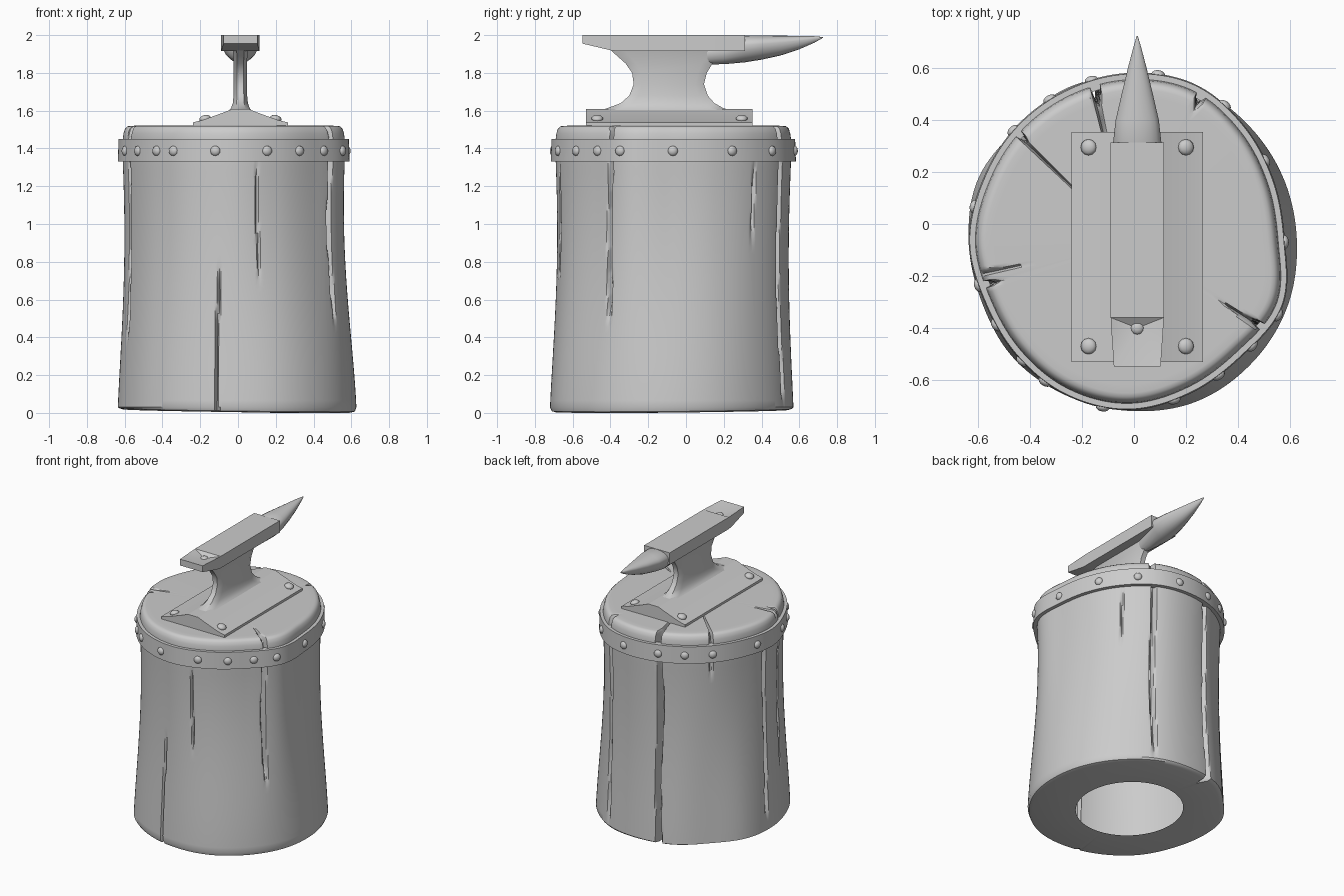
import bpy, bmesh, math
from mathutils import Vector

if "Cube" in bpy.data.objects:
    bpy.data.objects.remove(bpy.data.objects["Cube"])

CX, CY = -0.02, -0.07      # stump axis
AX = 0.0125                # anvil centre line
N = 384                    # stump segments

grey = bpy.data.materials.new("plain_grey")
grey.diffuse_color = (0.6, 0.6, 0.6, 1)
grey.use_nodes = True
grey.node_tree.nodes["Principled BSDF"].inputs["Base Color"].default_value = grey.diffuse_color


def finish(name, bm, angle=35):
    me = bpy.data.meshes.new(name)
    bm.to_mesh(me)
    bm.free()
    me.materials.append(grey)
    ob = bpy.data.objects.new(name, me)
    bpy.context.collection.objects.link(ob)
    bpy.ops.object.select_all(action='DESELECT')
    ob.select_set(True)
    bpy.context.view_layer.objects.active = ob
    bpy.ops.object.shade_smooth_by_angle(angle=math.radians(angle))
    return ob


def loft(name, rings, start=True, end=True, loop=False, angle=35, fix=True):
    """Skin a list of closed point rings."""
    bm = bmesh.new()
    vs = [[bm.verts.new(p) for p in r] for r in rings]
    pairs = list(zip(vs, vs[1:])) + ([(vs[-1], vs[0])] if loop else [])
    for a, b in pairs:
        n = len(a)
        for i in range(n):
            j = (i + 1) % n
            bm.faces.new((a[i], a[j], b[j], b[i]))
    if start and not loop:
        bm.faces.new(vs[0][::-1])
    if end and not loop:
        bm.faces.new(vs[-1])
    if fix:
        bmesh.ops.recalc_face_normals(bm, faces=bm.faces[:])
    return finish(name, bm, angle)


def rivet(name, pos, normal, r, flat=0.6):
    bm = bmesh.new()
    bmesh.ops.create_uvsphere(bm, u_segments=12, v_segments=8, radius=r)
    rot = Vector((0, 0, 1)).rotation_difference(Vector(normal))
    for v in bm.verts:
        v.co = rot @ Vector((v.co.x, v.co.y, v.co.z * flat)) + Vector(pos)
    finish(name, bm, 60)


# ---- stump outline: radii every 22.5 degrees at the foot and at the top
FOOT = [.648, .645, .645, .65, .64, .64, .615, .63, .617, .612, .63, .638, .65, .667, .665, .66]
TOP = [.575, .58, .605, .633, .625, .608, .595, .585, .59, .575, .588, .61, .62, .602, .592, .615]


def radius(tab, a):
    f = (a / math.tau * 16) % 16
    i = int(f)
    t = f - i
    p0, p1, p2, p3 = (tab[(i + k) % 16] for k in (-1, 0, 1, 2))
    return p1 + 0.5 * t * (p2 - p0 + t * (2*p0 - 5*p1 + 4*p2 - p3 + t * (3*(p1 - p2) + p3 - p0)))


# bark cracks: angle, low z, high z, half width, depth
CRACKS = [(262, -.2, .8, .012, .03), (282, .68, 1.35, .012, .02), (327, .48, 1.7, .022, .045),
          (45, .88, 1.35, .015, .02), (64, .05, 1.7, .026, .04), (103, -.2, 1.7, .03, .07),
          (136, 1.2, 1.7, .02, .04), (176, .1, 1.4, .025, .04), (196, .38, 1.7, .022, .04)]
# splits on the top face: angle, inner reach (share of radius), half width, depth
SPLITS = [(103, .68, .022, .07), (136, .48, .015, .04), (192, .76, .018, .04), (327, .82, .022, .05)]


def angle_gap(a, deg):
    return abs((a - math.radians(deg) + math.pi) % math.tau - math.pi)


def crack(a, z):
    d = 0
    for k, (deg, lo, hi, w, dep) in enumerate(CRACKS):
        if lo < z < hi:
            taper = min(1, (z - lo) / .15, (hi - z) / .15)
            g = angle_gap(a + .012 * math.sin(z * 6 + k), deg)
            d = max(d, dep * taper * min(1, 1.6 * max(0, 1 - g / w)))
    return d


def split(a, f):
    d = 0
    for deg, reach, w, dep in SPLITS:
        s = max(0, f - reach) / (1 - reach)
        if s:
            d = max(d, dep * min(1, s * 1.5) * max(0, 1 - angle_gap(a, deg) * f / (w * (.3 + .7 * s))))
    return d


def wall(a, z):
    t = min(1, z / 1.33)
    s = t * t * (3 - 2 * t)
    return radius(FOOT, a) * (1 - s) + radius(TOP, a) * s - .018 * math.sin(math.pi * t) - crack(a, z)


def ring(fn):
    pts = []
    for i in range(N):
        a = math.tau * i / N
        r, z = fn(a)
        pts.append((CX + r * math.cos(a), CY + r * math.sin(a), z))
    return pts


def foot_z(a):
    return .01 - .01 * math.cos(a - math.radians(325))


# ---- stump: open ring underneath, bark wall, rounded rim, split top
rings = [ring(lambda a: (.35, foot_z(a))),
         ring(lambda a: (wall(a, 0) - .03, foot_z(a))),
         ring(lambda a: (wall(a, 0) - .01, foot_z(a) + .006))]
for k in range(41):
    z = .03 + 1.42 * k / 40
    rings.append(ring(lambda a: (wall(a, z), z)))
for inset, z in ((.004, 1.48), (.012, 1.505), (.025, 1.517), (.04, 1.52)):
    rings.append(ring(lambda a: (wall(a, z) - inset, z - .7 * split(a, 1))))
for k in range(1, 19):
    f = 1 - k / 18.5
    rings.append(ring(lambda a: ((wall(a, 1.52) - .04) * f, 1.52 + .004 * (1 - f) - split(a, f))))
loft("stump", rings, start=False, fix=False)

# ---- iron band and its rivets
section = ((-.02, 1.33), (.026, 1.33), (.022, 1.45), (-.02, 1.45))
loft("band", [ring(lambda a: (radius(TOP, a) + o, z)) for o, z in section], loop=True)
for deg in (0, 31, 55, 80, 103, 119, 136, 167, 196, 212, 228, 239, 261, 286, 304, 320, 334):
    a = math.radians(deg)
    r = radius(TOP, a) + .023
    rivet("band_rivet", (CX + r * math.cos(a), CY + r * math.sin(a), 1.387),
          (math.cos(a), math.sin(a), 0), .027, .65)

# ---- anvil foot plate with sloping flanks
half = ((.252, 1.515), (.252, 1.538), (.2, 1.55), (.09, 1.59), (.04, 1.61))
prof = [(AX + x, z) for x, z in half] + [(AX - x, z) for x, z in half[::-1]]
loft("anvil_foot", [[(x, y, z) for x, z in prof] for y in (-.53, .353)], angle=20)
for x in (-.175, .2):
    for y in (-.47, .295):
        rivet("foot_rivet", (x, y, 1.558), (.25 if x > 0 else -.25, 0, 1), .031, .6)

# ---- anvil waist: z, front y, back y, half width
WAIST = [(1.59, -.5, .3, .07), (1.612, -.42, .2, .05), (1.64, -.345, .15, .04), (1.68, -.3, .115, .036),
         (1.74, -.277, .095, .035), (1.8, -.285, .11, .035), (1.85, -.32, .14, .035),
         (1.89, -.365, .18, .037), (1.93, -.41, .22, .04)]
loft("anvil_waist", [[(AX + sx * w * m, y0 + (y1 - y0) * t, z) for sx, t, m in
                      ((0.5, 0, 1), (1, .12, 1), (1, .88, 1), (.5, 1, 1),
                       (-.5, 1, 1), (-1, .88, 1), (-1, .12, 1), (-.5, 0, 1))]
                     for z, y0, y1, w in WAIST], angle=40)

# ---- anvil face block, with a shallow square dip at the heel
bm = bmesh.new()
secs = [(-.548, .09, 1.955), (-.4, .1, 1.92), (-.36, .102, 1.915), (.313, .102, 1.915)]
vs = [[bm.verts.new((AX + s * w, y, z)) for s, z in ((-1, b), (1, b), (1, 2), (-1, 2))] for y, w, b in secs]
for a, b in zip(vs, vs[1:]):
    for i in (0, 1, 3):
        bm.faces.new((a[i], a[(i + 1) % 4], b[(i + 1) % 4], b[i]))
bm.faces.new(vs[0][::-1])
bm.faces.new(vs[3])
bm.faces.new((vs[2][3], vs[2][2], vs[3][2], vs[3][3]))
dip = bm.verts.new((AX, -.4, 1.972))
rim = [vs[0][3], vs[0][2], vs[1][2], vs[2][2], vs[2][3], vs[1][3]]
for i in range(6):
    bm.faces.new((rim[i], rim[(i + 1) % 6], dip))
bmesh.ops.recalc_face_normals(bm, faces=bm.faces[:])
finish("anvil_face", bm, 20)
rivet("heel_stud", (AX, -.4, 1.973), (0, 0, 1), .026, .6)

# ---- anvil horn: y, half width, top z, bottom z
HORN = [(.1, .036, 1.94, 1.845), (.2, .06, 1.96, 1.846), (.312, .093, 1.998, 1.856), (.4, .083, 1.998, 1.87),
        (.5, .06, 1.997, 1.892), (.6, .036, 1.996, 1.925), (.68, .015, 1.994, 1.96), (.724, .002, 1.99, 1.985)]
rings = []
for y, w, top, bot in HORN:
    mid = bot + (top - bot) * .65
    pts = []
    for i in range(20):
        a = math.tau * i / 20
        c, s = math.cos(a), math.sin(a)
        pts.append((AX + w * c, y, mid + ((top - mid) if s > 0 else (mid - bot)) * s))
    rings.append(pts)
loft("anvil_horn", rings, angle=50)
